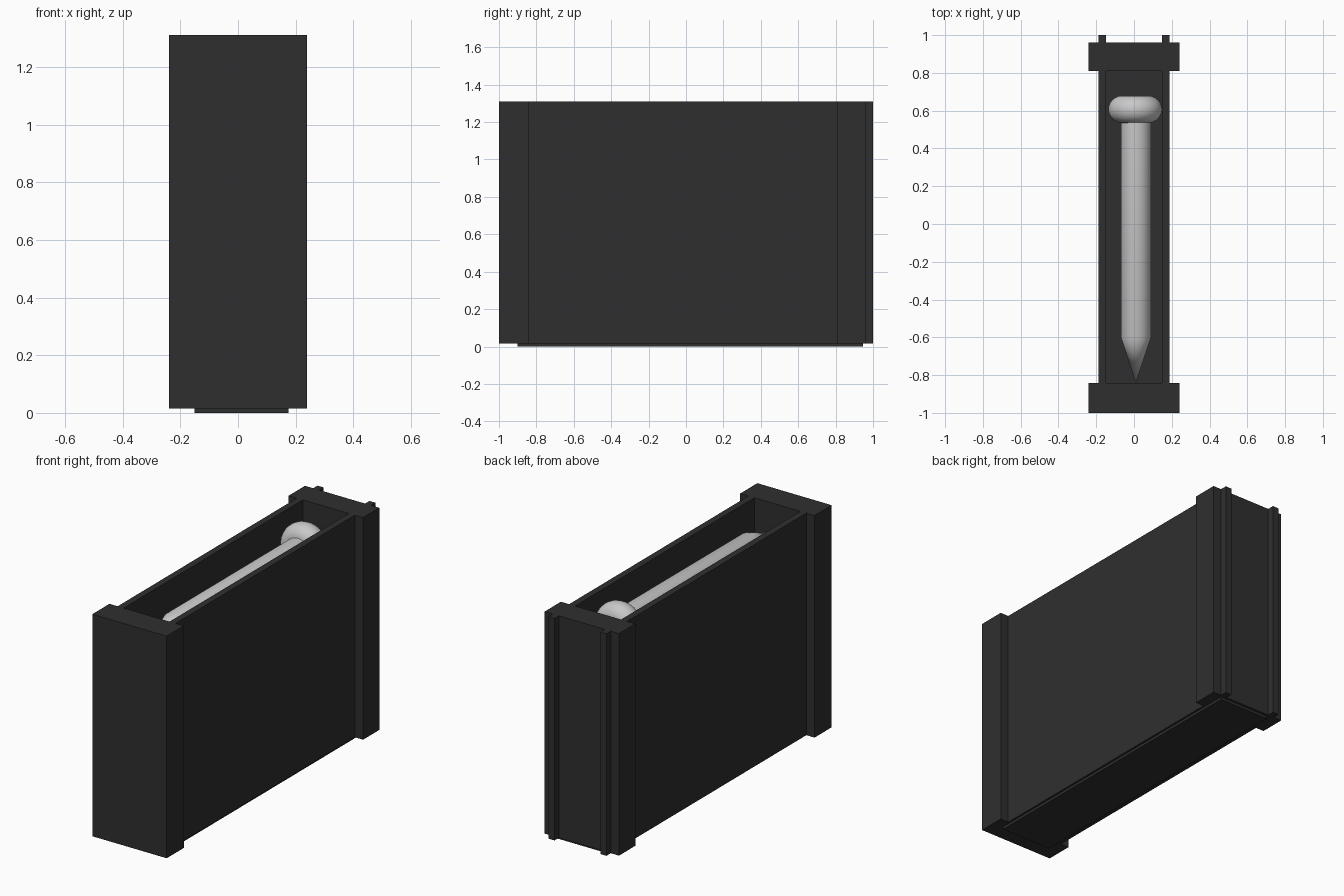
import bpy, bmesh, math

if "Cube" in bpy.data.objects:
    bpy.data.objects.remove(bpy.data.objects["Cube"])


def material(name, value):
    m = bpy.data.materials.new(name)
    m.diffuse_color = (value, value, value, 1)
    m.use_nodes = True
    m.node_tree.nodes["Principled BSDF"].inputs["Base Color"].default_value = m.diffuse_color
    return m


black = material("black_casing", 0.028)
steel = material("light_steel", 0.58)


def box(name, lo, hi):
    """Axis-aligned box between two corners."""
    bm = bmesh.new()
    bmesh.ops.create_cube(bm, size=1)
    for v in bm.verts:
        for i in range(3):
            v.co[i] = lo[i] if v.co[i] < 0 else hi[i]
    me = bpy.data.meshes.new(name)
    bm.to_mesh(me)
    bm.free()
    ob = bpy.data.objects.new(name, me)
    bpy.context.collection.objects.link(ob)
    me.materials.append(black)
    return ob


def lathe_y(name, profile, x, z, sides=48):
    """Spin (radius, y) points around an axis parallel to y."""
    bm = bmesh.new()
    vs = [bm.verts.new((r, y, 0)) for r, y in profile]
    es = [bm.edges.new(p) for p in zip(vs, vs[1:])]
    bmesh.ops.spin(bm, geom=vs + es, cent=(0, 0, 0), axis=(0, 1, 0),
                   angle=math.tau, steps=sides, use_duplicate=False)
    bmesh.ops.remove_doubles(bm, verts=bm.verts, dist=1e-5)
    bmesh.ops.recalc_face_normals(bm, faces=bm.faces)
    me = bpy.data.meshes.new(name)
    bm.to_mesh(me)
    bm.free()
    ob = bpy.data.objects.new(name, me)
    bpy.context.collection.objects.link(ob)
    ob.location = (x, 0, z)
    me.materials.append(steel)
    bpy.ops.object.select_all(action='DESELECT')
    ob.select_set(True)
    bpy.context.view_layer.objects.active = ob
    bpy.ops.object.shade_smooth_by_angle(angle=math.radians(35))
    return ob


BOTTOM, TOP = 0.015, 1.31

# Casing: end blocks, side walls running past the back block, floor plate
box("front_block", (-0.24, -1.0, BOTTOM), (0.24, -0.842, TOP))
box("back_block", (-0.24, 0.81, BOTTOM), (0.24, 0.96, TOP))
for side, name in ((-1, "left_wall"), (1, "right_wall")):
    xs = sorted((side * 0.148, side * 0.187))
    box(name, (xs[0], -0.85, BOTTOM), (xs[1], 1.0, TOP))
box("floor_plate", (-0.15, -0.9, 0), (0.175, 0.945, 0.03))

# Pointed rod with a rounded disc head, lying at the top of the casing
AX, AZ = 0.01, 1.153
lathe_y("pointed_rod", [(0, -0.84), (0.08, -0.6), (0.08, 0.56), (0, 0.56)], AX, AZ)
rim = [(0.07 + 0.072 * math.cos(a), 0.607 + 0.072 * math.sin(a))
       for a in (math.radians(-90 + 15 * i) for i in range(13))]
lathe_y("rod_head", [(0, 0.535)] + rim + [(0, 0.679)], 0.006, AZ)
